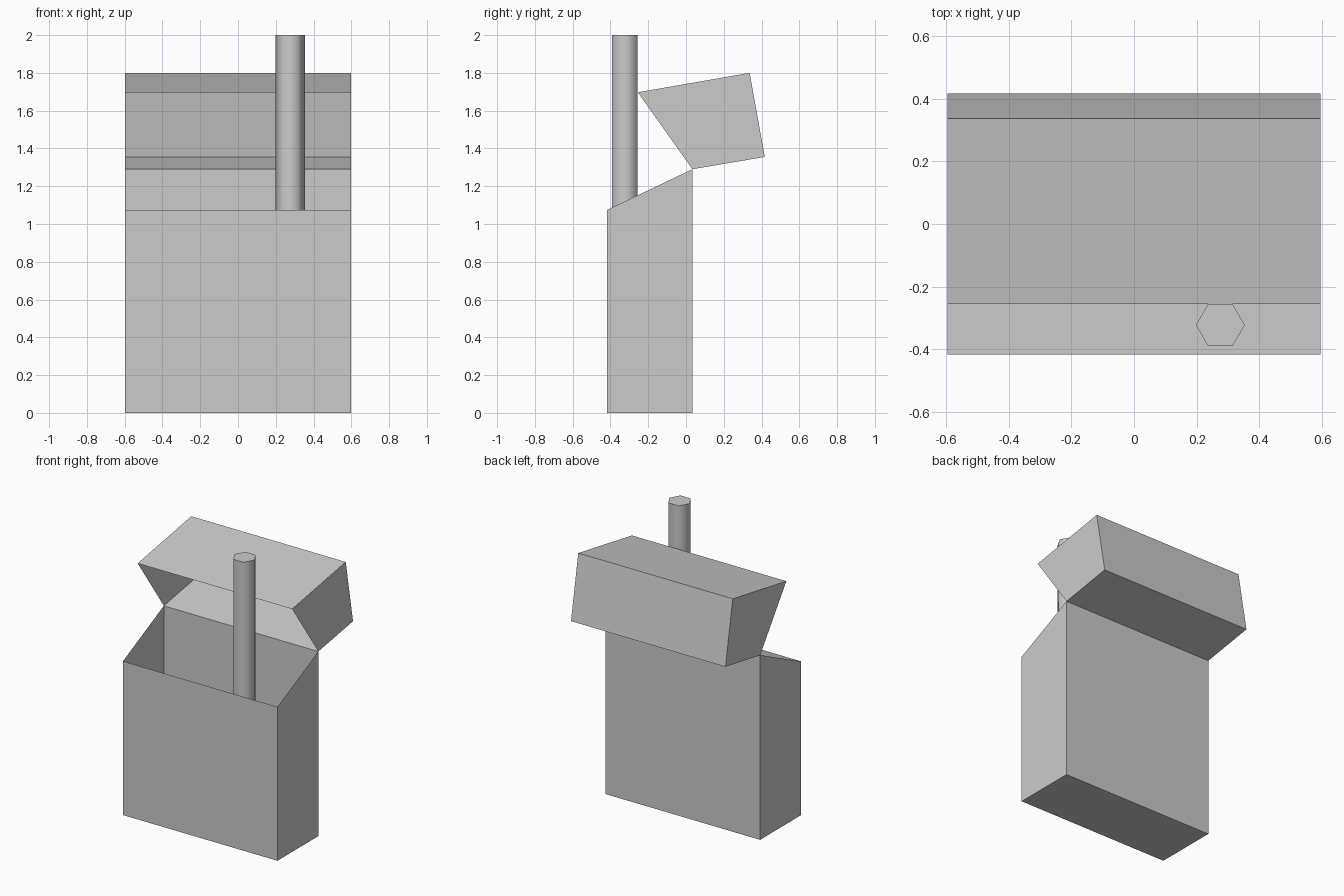
import bpy, math

if "Cube" in bpy.data.objects:
    bpy.data.objects.remove(bpy.data.objects["Cube"])

HALF_W = 0.597


def open_box(name, profile):
    """Thin box from a counter-clockwise side profile (y, z); the last edge stays open."""
    n = len(profile)
    verts = [(x, y, z) for x in (HALF_W, -HALF_W) for y, z in profile]
    faces = [tuple(range(n)), tuple(reversed(range(n, 2 * n)))]
    faces += [(i, i + n, i + n + 1, i + 1) for i in range(n - 1)]
    mesh = bpy.data.meshes.new(name)
    mesh.from_pydata(verts, [], faces)
    obj = bpy.data.objects.new(name, mesh)
    bpy.context.collection.objects.link(obj)
    return obj


# Carton body, open along its slanted top
open_box("carton_body", [(-0.417, 1.075), (-0.417, 0), (0.034, 0), (0.034, 1.29)])

# Lid tipped back on the rear hinge, open towards the front
open_box("carton_lid", [(0.034, 1.29), (0.417, 1.355), (0.337, 1.80), (-0.255, 1.697)])

# Six-sided stick standing up out of the carton
BOTTOM, TOP = 0.4, 2.0
bpy.ops.mesh.primitive_cylinder_add(
    vertices=6, radius=0.078, depth=TOP - BOTTOM,
    location=(0.276, -0.323, (TOP + BOTTOM) / 2),
    rotation=(0, 0, math.radians(30)))
stick = bpy.context.object
stick.name = "stick"
bpy.ops.object.shade_smooth_by_angle(angle=math.radians(70))
